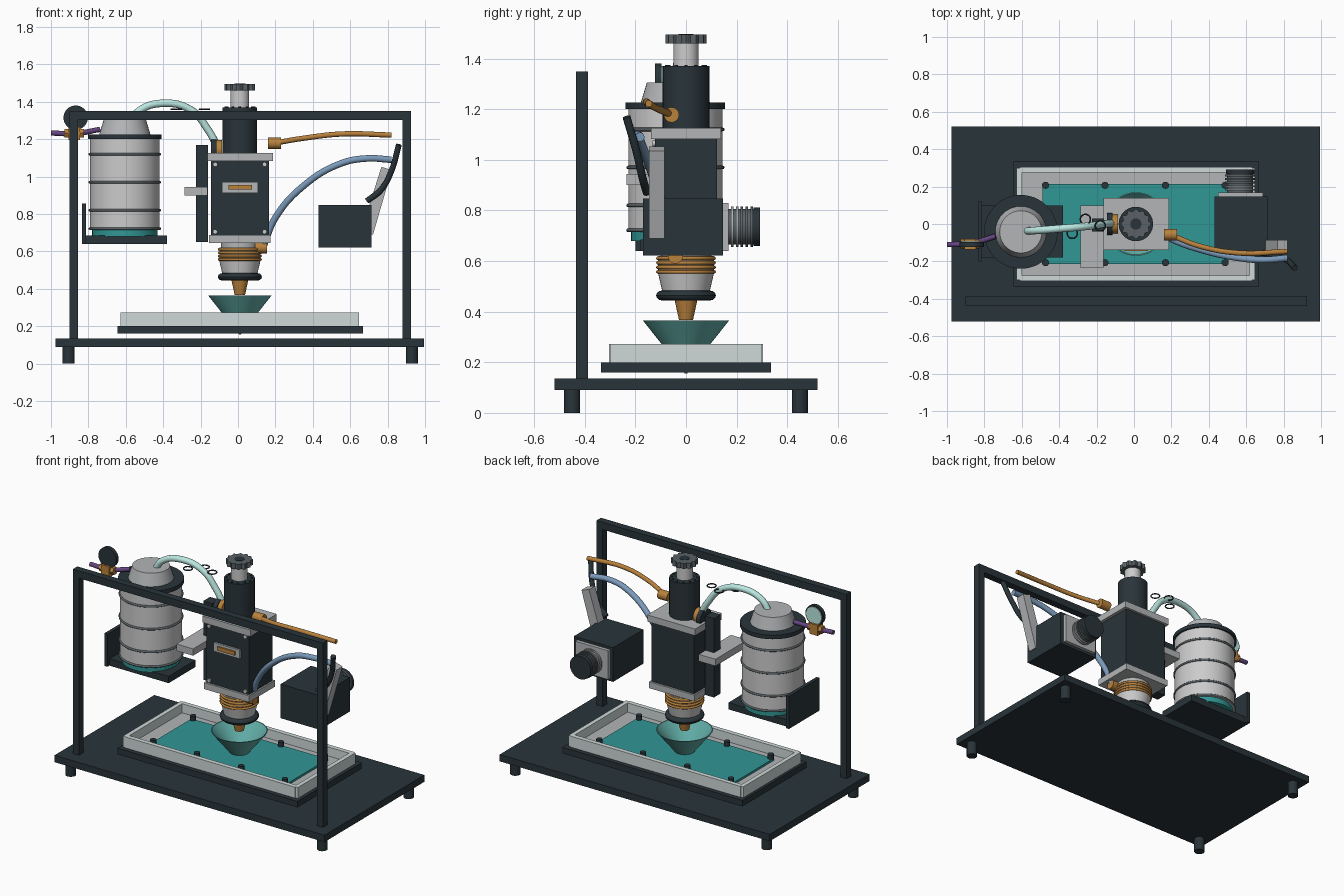
import bpy, bmesh, math
from mathutils import Vector

if "Cube" in bpy.data.objects:
    bpy.data.objects.remove(bpy.data.objects["Cube"])

def mat(name, r, g, b):
    m = bpy.data.materials.new(name)
    m.diffuse_color = (r, g, b, 1)
    m.use_nodes = True
    m.node_tree.nodes["Principled BSDF"].inputs["Base Color"].default_value = m.diffuse_color
    return m

DARK = mat("dark_paint", .022, .034, .042)
TEAL = mat("teal", .03, .31, .30)
FUNNEL = mat("funnel_teal", .12, .42, .39)
GOLD = mat("brass", .48, .22, .045)
TAN = mat("tan_brass", .5, .36, .2)
MINT = mat("mint", .5, .8, .75)
BLUE = mat("blue", .2, .33, .5)
PURPLE = mat("purple", .13, .06, .22)
RAIL = mat("pale_rail", .62, .7, .69)
STEEL = mat("steel", .45, .46, .47)
WHITE = mat("pale_steel", .72, .72, .72)
RIB = mat("rib_grey", .1, .12, .13)
CX = .01  # machine axis

def finish(bm, name, m, smooth=True):
    bmesh.ops.recalc_face_normals(bm, faces=bm.faces)
    me = bpy.data.meshes.new(name)
    bm.to_mesh(me)
    bm.free()
    o = bpy.data.objects.new(name, me)
    bpy.context.collection.objects.link(o)
    me.materials.append(m)
    if smooth:
        bpy.context.view_layer.objects.active = o
        o.select_set(True)
        bpy.ops.object.shade_smooth_by_angle(angle=math.radians(35))
        o.select_set(False)
    return o

def box(name, x0, x1, y0, y1, z0, z1, m):
    bm = bmesh.new()
    bmesh.ops.create_cube(bm, size=1)
    for v in bm.verts:
        v.co = ((x0 + x1) / 2 + v.co.x * (x1 - x0), (y0 + y1) / 2 + v.co.y * (y1 - y0),
                (z0 + z1) / 2 + v.co.z * (z1 - z0))
    return finish(bm, name, m, False)

def lathe(name, prof, m, at=(0, 0, 0), axis=(0, 0, 1), n=48, closed=False):
    """Revolve (radius, height) points about an axis through a point."""
    bm = bmesh.new()
    vs = [bm.verts.new((r, 0, h)) for r, h in prof]
    es = [bm.edges.new(p) for p in zip(vs, vs[1:])]
    if closed:
        es.append(bm.edges.new((vs[-1], vs[0])))
    bmesh.ops.spin(bm, geom=vs + es, cent=(0, 0, 0), axis=(0, 0, 1), angle=math.tau, steps=n)
    bmesh.ops.remove_doubles(bm, verts=bm.verts, dist=1e-5)
    q = Vector(axis).to_track_quat('Z', 'Y')
    for v in bm.verts:
        v.co = q @ v.co + Vector(at)
    return finish(bm, name, m)

def cyl(name, r, z0, z1, m, at=(0, 0, 0), axis=(0, 0, 1), n=40, r2=None):
    return lathe(name, [(0, z0), (r, z0), (r if r2 is None else r2, z1), (0, z1)], m, at, axis, n)

def ring(name, R, r, m, at, axis=(0, 0, 1), flat=1):
    pts = [(R + r * math.cos(a * math.tau / 12), flat * r * math.sin(a * math.tau / 12)) for a in range(12)]
    return lathe(name, pts, m, at, axis, 48, True)

def tube(name, pts, r, m):
    c = bpy.data.curves.new(name, 'CURVE')
    c.dimensions = '3D'
    c.bevel_depth, c.bevel_resolution, c.use_fill_caps = r, 4, True
    s = c.splines.new('BEZIER')
    s.bezier_points.add(len(pts) - 1)
    for b, p in zip(s.bezier_points, pts):
        b.co = p
        b.handle_left_type = b.handle_right_type = 'AUTO'
    o = bpy.data.objects.new(name, c)
    bpy.context.collection.objects.link(o)
    c.materials.append(m)

# base, feet and front gantry frame
box("base_plate", -.975, .995, -.52, .52, .09, .135, DARK)
for x in (-.905, .93):
    for y in (-.45, .45):
        cyl("foot", .032, 0, .1, DARK, (x, y, 0), n=24)
for x in (-.9, .88):
    box("gantry_post", x, x + .045, -.435, -.388, .13, 1.35, DARK)
box("gantry_beam", -.9, .925, -.435, -.388, 1.302, 1.35, DARK)

# work tray
box("tray_plate", -.645, .668, -.335, .335, .16, .2, DARK)
box("tray_floor", -.61, .63, -.29, .29, .198, .212, STEEL)
for y in (-.305, .275):
    box("tray_long_rail", -.61, .63, y, y + .03, .198, .272, RAIL)
for x in (-.628, .618):
    box("tray_end_rail", x, x + .028, -.3, .3, .198, .272, RAIL)
box("work_sheet", -.49, .505, -.215, .215, .21, .226, TEAL)
for x in (-.473, -.155, .168, .487):
    for y in (-.207, .207):
        cyl("tray_bolt", .019, .22, .255, DARK, (x, y, 0), n=16)

# funnel and nozzle stack
lathe("funnel", [(.004, .155), (.17, .365), (.164, .365), (.002, .163)], FUNNEL, (CX, 0, 0), closed=True)
cyl("nozzle_tip", .028, .368, .46, GOLD, (CX, 0, 0), r2=.048)
ring("nozzle_seal", .093, .025, DARK, (CX, 0, .464), flat=.8)
cyl("nozzle_cone", .088, .455, .55, WHITE, (CX, 0, 0), r2=.11)
cyl("threaded_collar", .11, .55, .62, TAN, (CX, 0, 0))
for i in range(4):
    ring("collar_thread", .111, .007, GOLD, (CX, 0, .557 + i * .018))
cyl("collar_neck", .1, .615, .65, STEEL, (CX, 0, 0))

# head block with end plates
box("head_bottom_plate", -.155, .175, -.135, .135, .645, .687, STEEL)
box("head_block", -.145, .165, -.122, .122, .685, 1.085, DARK)
box("head_top_plate", -.163, .186, -.138, .138, 1.082, 1.126, STEEL)
for x in (-.122, .142):
    for z in (.705, 1.065):
        cyl("head_screw", .012, 0, .012, WHITE, (x, -.12, z), (0, -1, 0), 16)
box("front_panel", -.085, .107, -.135, -.12, .913, .97, STEEL)
box("front_indicator", -.05, .075, -.145, -.13, .93, .955, GOLD)

# adjuster on top
cyl("adjuster_barrel", .092, 1.12, 1.37, DARK, (CX, 0, 0))
for i in range(12):
    a = i * math.tau / 12
    cyl("barrel_screw", .006, 1.365, 1.375, DARK, (CX + .077 * math.cos(a), .077 * math.sin(a), 0), n=8)
cyl("adjuster_stem", .05, 1.365, 1.465, WHITE, (CX, 0, 0))
bm = bmesh.new()
prof = [(i * math.tau / 96, .075 + .006 * math.cos(i * math.tau / 8)) for i in range(96)]
f = bm.faces.new([bm.verts.new((CX + r * math.cos(a), r * math.sin(a), 1.46)) for a, r in prof])
g = bmesh.ops.extrude_face_region(bm, geom=[f])['geom']
bmesh.ops.translate(bm, vec=(0, 0, .035), verts=[v for v in g if isinstance(v, bmesh.types.BMVert)])
finish(bm, "adjuster_knob", RIB)
cyl("knob_cap", .03, 1.49, 1.497, DARK, (CX, 0, 0))

# side rail and arm
box("side_rail", -.225, -.16, -.04, .03, .65, 1.17, DARK)
box("side_arm", -.285, -.163, -.235, .1, .9, .945, STEEL)

# reservoir tank and bracket
T = (-.605, -.042, 0)
box("tank_shelf", -.83, -.38, -.18, .1, .64, .685, DARK)
box("tank_shelf_back", -.835, -.812, -.2, .12, .64, .855, DARK)
cyl("tank_base", .175, .68, .72, TEAL, T)
cyl("tank_body", .186, .715, 1.205, WHITE, T, n=64)
for z in (.722, .82, .97, 1.12):
    ring("tank_band", .187, .007, RIB, (T[0], T[1], z))
cyl("tank_lid", .197, 1.2, 1.226, DARK, T, n=64)
cyl("tank_cap", .137, 1.225, 1.305, STEEL, T, r2=.113)

# feed hose from tank to head
tube("feed_hose", [(-.58, -.038, 1.28), (-.53, -.035, 1.35), (-.4, -.025, 1.392), (-.25, -.012, 1.355),
                   (-.16, 0, 1.25), (-.105, .005, 1.15)], .02, MINT)
for x, y in ((-.26, .025), (-.18, -.01), (-.33, -.05)):
    ring("hose_clip", .027, .004, DARK, (x, y, 1.36))
cyl("feed_flange", .06, -.145, -.115, DARK, (0, 0, 1.14), (1, 0, 0))
cyl("feed_fitting", .05, -.12, -.085, GOLD, (0, 0, 1.145), (1, 0, 0))

# gauge, valve and inlet line
cyl("gauge_case", .065, .097, .122, DARK, (-.868, 0, 1.315), (0, -1, 0))
cyl("gauge_face", .056, -.097, -.092, MINT, (-.868, 0, 1.315), (0, 1, 0))
box("valve_body", -.905, -.845, -.135, -.08, 1.195, 1.265, GOLD)
for x in (-.915, -.835):
    cyl("valve_nut", .026, -.012, .012, GOLD, (x, -.105, 1.232), (1, 0, 0), 6)
tube("inlet_line", [(-1, -.11, 1.233), (-.87, -.103, 1.23), (-.74, -.065, 1.252)], .014, PURPLE)

# drive box with ribbed motor
box("drive_box", .43, .715, -.17, .146, .622, .847, DARK)
box("drive_flange", .45, .69, .146, .168, .64, .83, STEEL)
M = (.567, 0, .735)
cyl("motor_core", .07, .16, .28, RIB, M, (0, 1, 0))
for i in range(5):
    cyl("motor_fin", .08, .178 + i * .019, .188 + i * .019, STEEL if i < 2 else RIB, M, (0, 1, 0))
cyl("motor_cap", .076, .266, .292, DARK, M, (0, 1, 0))

# lever and handle
bm = bmesh.new()
f = bm.faces.new([bm.verts.new((x, -.147, z)) for x, z in ((.655, .7), (.722, .69), (.822, 1.035), (.767, 1.052))])
g = bmesh.ops.extrude_face_region(bm, geom=[f])['geom']
bmesh.ops.translate(bm, vec=(0, .062, 0), verts=[v for v in g if isinstance(v, bmesh.types.BMVert)])
finish(bm, "lever_arm", STEEL, False)
tube("lever_handle", [(.69, -.155, .87), (.765, -.172, .93), (.82, -.195, 1.03), (.86, -.235, 1.17)], .016, DARK)

# output hoses
cyl("upper_fitting", .03, .16, .23, GOLD, (0, -.057, 1.178), (1, 0, 0), 24)
tube("upper_hose", [(.2, -.06, 1.18), (.35, -.118, 1.205), (.56, -.155, 1.228), (.82, -.147, 1.222)], .014, GOLD)
cyl("lower_fitting", .03, .09, .155, GOLD, (0, -.042, .62), (1, 0, 0), 24)
tube("lower_hose", [(.135, -.042, .625), (.2, -.08, .78), (.35, -.135, .95), (.55, -.18, 1.07),
                    (.69, -.192, 1.097), (.82, -.182, 1.09)], .018, BLUE)
